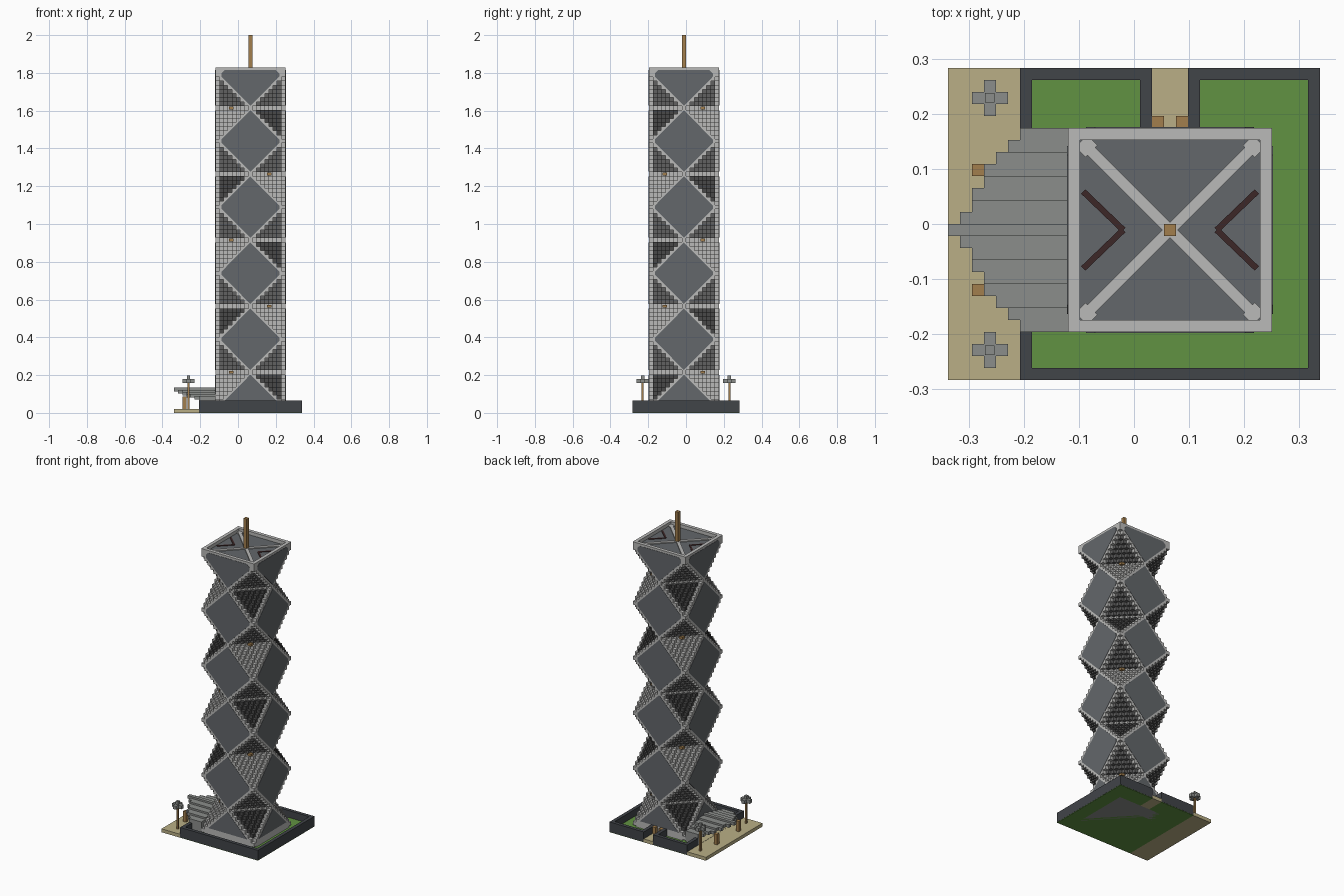
import bpy, bmesh, math
from mathutils import Vector, Matrix

if "Cube" in bpy.data.objects:
    bpy.data.objects.remove(bpy.data.objects["Cube"], do_unlink=True)

B = 0.02186                      # one building block
X0, Y0 = -15.5 * B, -13 * B      # corner of the site
CX, CY = X0 + 18.5 * B, Y0 + 12.5 * B   # tower axis
R = 8.5 * B                      # tower half width
LIFT = 0.33                      # tower layers start this many blocks up
TOP = 1.828


def material(name, r, g, b):
    m = bpy.data.materials.new(name)
    m.use_nodes = True
    m.diffuse_color = (r, g, b, 1)
    m.node_tree.nodes["Principled BSDF"].inputs["Base Color"].default_value = (r, g, b, 1)
    return m


LIGHT = material("light stone", .49, .49, .48)
DARK = material("dark lattice", .065, .065, .065)
MID = material("shaded lattice", .12, .12, .12)
GLASS = material("slate glass", .125, .135, .145)
STONE = material("grey stone", .26, .27, .26)
KERB = material("kerb slate", .053, .058, .066)
GRASS = material("grass", .12, .29, .054)
SAND = material("sand", .49, .43, .24)
WOOD = material("wood", .36, .21, .075)
RED = material("dark red", .045, .02, .02)


def finish(name, bm, mats):
    bmesh.ops.recalc_face_normals(bm, faces=bm.faces)
    me = bpy.data.meshes.new(name)
    bm.to_mesh(me)
    bm.free()
    for m in mats:
        me.materials.append(m)
    ob = bpy.data.objects.new(name, me)
    bpy.context.collection.objects.link(ob)
    return ob


def add_box(bm, lo, hi):
    lo, hi = Vector(lo), Vector(hi)
    mat = Matrix.Translation((lo + hi) / 2) @ Matrix.Diagonal((*(hi - lo), 1))
    bmesh.ops.create_cube(bm, size=1, matrix=mat)


def block(name, mat, *spans):
    """Boxes given as (i0, i1, j0, j1, z0, z1), all in blocks."""
    bm = bmesh.new()
    for i0, i1, j0, j1, z0, z1 in spans:
        add_box(bm, (X0 + i0 * B, Y0 + j0 * B, z0 * B), (X0 + i1 * B, Y0 + j1 * B, z1 * B))
    return finish(name, bm, [mat])


def prism(name, mat, pts, direction):
    """Flat polygon thickened along a direction."""
    bm = bmesh.new()
    face = bm.faces.new([bm.verts.new(p) for p in pts])
    out = bmesh.ops.extrude_face_region(bm, geom=[face])
    bmesh.ops.translate(bm, vec=direction,
                        verts=[v for v in out["geom"] if isinstance(v, bmesh.types.BMVert)])
    return finish(name, bm, [mat])


# Tower: stacked blocks, square plan turning to a diamond plan and back
def inset(n):
    return abs((n + 7) % 16 - 8)


def solid(i, j, n):
    return (0 <= n <= 81 and max(abs(i), abs(j)) <= 8
            and abs(i) + abs(j) <= 16 - inset(n))


def cell_colour(i, j, n):
    phase, tier = (n - 1) % 16, (n - 1) // 16
    if max(abs(i), abs(j)) == 8 or inset(n) in (0, 8) or n == 81:
        return 0
    if phase > 8:
        return 2
    terrace = (i * j > 0) == (tier % 2 == 0)
    return 0 if terrace else 1


bm = bmesh.new()
DIRS = [Vector(d) for d in ((1, 0, 0), (-1, 0, 0), (0, 1, 0), (0, -1, 0), (0, 0, 1), (0, 0, -1))]
for n in range(82):
    for i in range(-8, 9):
        for j in range(-8, 9):
            if not solid(i, j, n):
                continue
            c = Vector((i, j, n))
            for d in DIRS:
                if solid(*[int(v) for v in c + d]):
                    continue
                u = Vector((d.y, d.z, d.x))
                w = d.cross(u)
                quad = [c + (d + a * u + b * w) / 2 for a, b in ((1, 1), (-1, 1), (-1, -1), (1, -1))]
                f = bm.faces.new([bm.verts.new((CX + q.x * B, CY + q.y * B, (q.z + .5 + LIFT) * B))
                                  for q in quad])
                f.material_index = cell_colour(i, j, n)
bmesh.ops.remove_doubles(bm, verts=bm.verts, dist=B / 20)
finish("tower_blocks", bm, [LIGHT, DARK, MID])

# Diamond glass panels on all four sides, cut off at the ground and the rim
HALF, CLIP = 7.4 * B, 7.0 * B
for tier in range(6):
    zc = (1.5 + LIFT + 16 * tier) * B
    lo = max(zc - HALF, 3 * B) if tier == 0 else zc - HALF
    hi = min(zc + HALF, TOP - .014)

    def half_width(z):
        return max(min(CLIP, HALF - abs(z - zc)), .001)
    levels = sorted({z for z in (lo, zc - HALF + CLIP, zc - (HALF - CLIP), zc + HALF - CLIP, hi)
                     if lo <= z <= hi})
    outline = [(half_width(z), z) for z in levels] + [(-half_width(z), z) for z in reversed(levels)]
    for side in range(4):
        turn = Matrix.Rotation(side * math.pi / 2, 3, 'Z')
        base = Vector((CX, CY, 0))
        pts = [base + turn @ Vector((x, -R, z)) for x, z in outline]
        prism(f"glass_panel_{tier}_{side}", GLASS, pts, turn @ Vector((0, -.0015, 0)))

# Wooden terrace doors at alternating corners
bm = bmesh.new()
for tier in range(5):
    s = 1 if tier % 2 == 0 else -1
    zc = (9.5 + LIFT + 16 * tier) * B
    for sx in (1, -1):
        c = Vector((CX + sx * 4.6 * B, CY + sx * s * 4.6 * B, zc))
        h = Vector((.55, .55, .35)) * B
        add_box(bm, c - h, c + h)
finish("terrace_doors", bm, [WOOD])

# Roof: rim, glass, diagonal ribs, chevrons and mast
zr = 82 + LIFT
zt = TOP / B
block("roof_rim", LIGHT, (10, 27, 4, 5, zr, zt), (10, 27, 20, 21, zr, zt),
      (10, 11, 5, 20, zr, zt), (26, 27, 5, 20, zr, zt))
block("roof_glass", GLASS, (11, 26, 5, 20, zr, zr + .3))


def strip(name, mat, a, b, width, z, thick):
    a, b = Vector((*a, z)), Vector((*b, z))
    side = (b - a).cross(Vector((0, 0, 1))).normalized() * width / 2
    prism(name, mat, [a - side, b - side, b + side, a + side], Vector((0, 0, thick)))


zg = (zr + .3) * B
for sx in (1, -1):
    for sy in (1, -1):
        strip("roof_rib", LIGHT, (CX, CY), (CX + sx * 7.4 * B, CY + sy * 7.4 * B), .02, zg, .006)
        strip("roof_corner", LIGHT, (CX + sx * 7.4 * B, CY + sy * 6.4 * B),
              (CX + sx * 6.4 * B, CY + sy * 7.4 * B), .022, zg, .005)
        strip("roof_chevron", RED, (CX + sx * .085, CY), (CX + sx * .158, CY + sy * .07), .011, zg, .003)
block("mast", WOOD, (18, 19, 12, 13, zr, 2 / B))

# Site: lawn, plaza, back path, kerb walls and foundation
E = .04
block("lawn", GRASS, (6, 31 - E, E, 17, 0, 1), (6, 17, 17, 26 - E, 0, 1), (20, 31 - E, 17, 26 - E, 0, 1))
block("plaza", SAND, (0, 6, 0, 26, 0, 1), (17, 20, 21, 26, 0, 1), (6, 10, 5, 20, .02, 1.05))
block("foundation", STONE, (10, 27, 4, 21, -.0, .4))
K = .15
block("kerb_walls", KERB, (6, 31, 0, 1, K, 3), (30, 31, 1, 25, K, 3), (20, 31, 25, 26, K, 3),
      (6, 17, 25, 26, K, 3), (6, 7, 1, 4, K, 3), (6, 7, 21, 25, K, 3),
      (16, 17, 21, 25, K, 3), (20, 21, 21, 25, K, 3))
block("back_door_posts", WOOD, (17, 18, 21, 22, 1, 3), (19, 20, 21, 22, 1, 3))

# Entrance canopy: strips stepping back and down from the middle
REACH = [0, 1, 2, 2, 3, 3, 4, 5, 6]
spans = []
for off, i0 in enumerate(REACH):
    top = 6.1 - .5 * ((off + 1) // 2)
    for j in {12 + off, 12 - off}:
        spans.append((i0, 10, j, j + 1, 1 if off == 8 else top - .9, top))
block("entrance_canopy", STONE, *spans)
block("canopy_posts", WOOD, (2, 3, 7, 8, 1, 4), (2, 3, 17, 18, 1, 4))

# Lantern posts with cross-shaped heads
for j in (2, 23):
    block("lantern_post", WOOD, (3.25, 3.75, j + .25, j + .75, 1, 7.2))
    block("lantern_head", STONE, (2, 5, j, j + 1, 7.2, 8.2), (3, 4, j - 1, j + 2, 7.2, 8.2),
          (3.1, 3.9, j + .1, j + .9, 8.2, 9.1))
